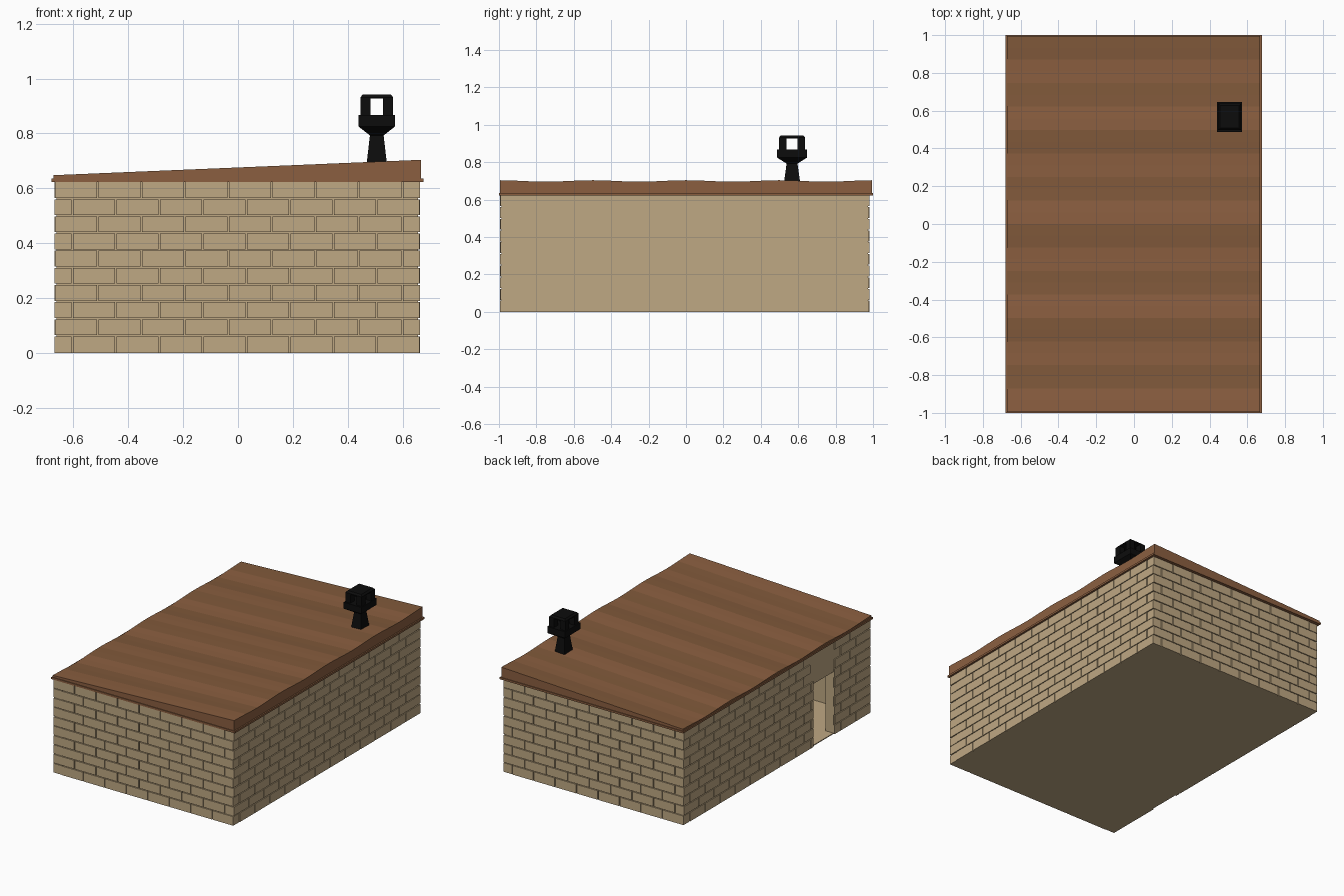
import bpy, bmesh, math
from mathutils import Vector

if "Cube" in bpy.data.objects:
    bpy.data.objects.remove(bpy.data.objects["Cube"])


def srgb(h):
    out = []
    for i in (0, 2, 4):
        c = int(h[i:i + 2], 16) / 255
        out.append(c / 12.92 if c <= 0.04045 else ((c + 0.055) / 1.055) ** 2.4)
    return (*out, 1)


def material(name, h):
    m = bpy.data.materials.new(name)
    m.diffuse_color = srgb(h)
    m.use_nodes = True
    m.node_tree.nodes["Principled BSDF"].inputs["Base Color"].default_value = m.diffuse_color
    return m


TAN = material("sandstone", "BFA883")
BROWN = material("roof_brown", "8B5F40")
DARK = material("roof_dark_brown", "80593A")
BLACK = material("soot_black", "0C0C0C")


def finish(bm, name, *mats):
    bmesh.ops.recalc_face_normals(bm, faces=bm.faces)
    me = bpy.data.meshes.new(name)
    bm.to_mesh(me)
    bm.free()
    for m in mats:
        me.materials.append(m)
    ob = bpy.data.objects.new(name, me)
    bpy.context.collection.objects.link(ob)
    return ob


def box(bm, x0, x1, y0, y1, z0, z1):
    v = bmesh.ops.create_cube(bm, size=1)["verts"]
    for p in v:
        p.co = Vector((x0 + (p.co.x + .5) * (x1 - x0),
                       y0 + (p.co.y + .5) * (y1 - y0),
                       z0 + (p.co.z + .5) * (z1 - z0)))


# Overall wall outline
X0, X1, Y0, Y1 = -0.67, 0.664, -0.995, 0.98
ROWS, CH, T, INSET, GAP = 10, 0.0625, 0.065, 0.008, 0.005
D0, D1, DH = -0.61, -0.39, 0.415      # doorway on the left wall
TOP = ROWS * CH

# Plain wall core with doorway, and floor
bm = bmesh.new()
a, b, c, d = X0 + INSET, X1 - INSET, Y0 + INSET, Y1 - INSET
box(bm, a, b, c, Y0 + T, 0, TOP)
box(bm, a, b, Y1 - T, d, 0, TOP)
box(bm, X1 - T, b, Y0 + T, Y1 - T, 0, TOP)
box(bm, a, X0 + T, Y0 + T, D0, 0, TOP)
box(bm, a, X0 + T, D1, Y1 - T, 0, TOP)
box(bm, a, X0 + T, D0, D1, DH, TOP)
box(bm, a, b, c, d, 0, 0.006)
finish(bm, "wall_core", TAN)


# Brick courses: each wall runs over one corner, swapping on every row
def spans(lo, hi, n, from_low):
    if from_low:
        lo, hi = lo, hi - T
    else:
        lo, hi = lo + T, hi
    w = (hi - lo) / n
    return [(lo + i * w + GAP / 2, lo + (i + 1) * w - GAP / 2) for i in range(n)]


bm = bmesh.new()
for r in range(ROWS):
    z0, z1 = r * CH + (GAP / 2 if r else 0), (r + 1) * CH - GAP / 2
    odd = r % 2 == 1
    for p, q in spans(X0, X1, 8, odd):
        box(bm, p, q, Y0, Y0 + T - .002, z0, z1)
    for p, q in spans(X0, X1, 8, not odd):
        box(bm, p, q, Y1 - T + .002, Y1, z0, z1)
    for p, q in spans(Y0, Y1, 12, odd):
        box(bm, X1 - T + .002, X1, p, q, z0, z1)
    for p, q in spans(Y0, Y1, 12, not odd):
        pieces = [(p, q)]
        if q > D0 and p < D1:
            # trim beside the doorway, leave the wall plain above it
            pieces = [(p, min(q, D0)), (max(p, D1), q)] if z0 < DH else []
        for s, t in pieces:
            if t - s > 0.01:
                box(bm, X0, X0 + T - .002, s, t, z0, z1)
finish(bm, "bricks", TAN)

# Eave slab
bm = bmesh.new()
box(bm, -0.68, 0.677, -1, 1, 0.623, 0.636)
finish(bm, "eave_slab", BROWN)

# Wavy sloping roof with alternating stripes
bm = bmesh.new()
N = 32
rings = []
for i in range(N + 1):
    y = -0.995 + 1.99 * i / N
    w = 0.004 * (math.cos(2 * math.pi * y / 0.5) - 1)
    rings.append([bm.verts.new(p) for p in
                  ((-0.673, y, 0.636), (0.668, y, 0.636),
                   (0.668, y, 0.704 + w), (-0.673, y, 0.648 + w))])
for i in range(N):
    for k in range(4):
        f = bm.faces.new((rings[i][k], rings[i][(k + 1) % 4],
                          rings[i + 1][(k + 1) % 4], rings[i + 1][k]))
        if k == 2:
            f.material_index = (i // 2) % 2
bm.faces.new(rings[0])
bm.faces.new(rings[-1])
finish(bm, "roof", BROWN, DARK)

# Chimney: flared neck, open lantern posts and chamfered cap
CX, CY = 0.506, 0.567


def stack(bm, levels):
    prev = None
    for z, hx, hy in levels:
        ring = [bm.verts.new((CX + sx * hx, CY + sy * hy, z))
                for sx, sy in ((-1, -1), (1, -1), (1, 1), (-1, 1))]
        if prev:
            for k in range(4):
                bm.faces.new((prev[k], prev[(k + 1) % 4], ring[(k + 1) % 4], ring[k]))
        else:
            bm.faces.new(ring)
        prev = ring
    bm.faces.new(prev)


bm = bmesh.new()
stack(bm, [(0.68, .038, .045), (0.793, .025, .029), (0.825, .066, .08),
           (0.868, .066, .08)])
finish(bm, "chimney_neck", BLACK)
bm = bmesh.new()
for sx in (-1, 1):
    for sy in (-1, 1):
        xs = sorted((CX + sx * .023, CX + sx * .06))
        ys = sorted((CY + sy * .029, CY + sy * .07))
        box(bm, *xs, *ys, 0.866, 0.93)
finish(bm, "chimney_posts", BLACK)
bm = bmesh.new()
stack(bm, [(0.927, .06, .07), (0.932, .06, .07), (0.943, .05, .06)])
finish(bm, "chimney_cap", BLACK)
